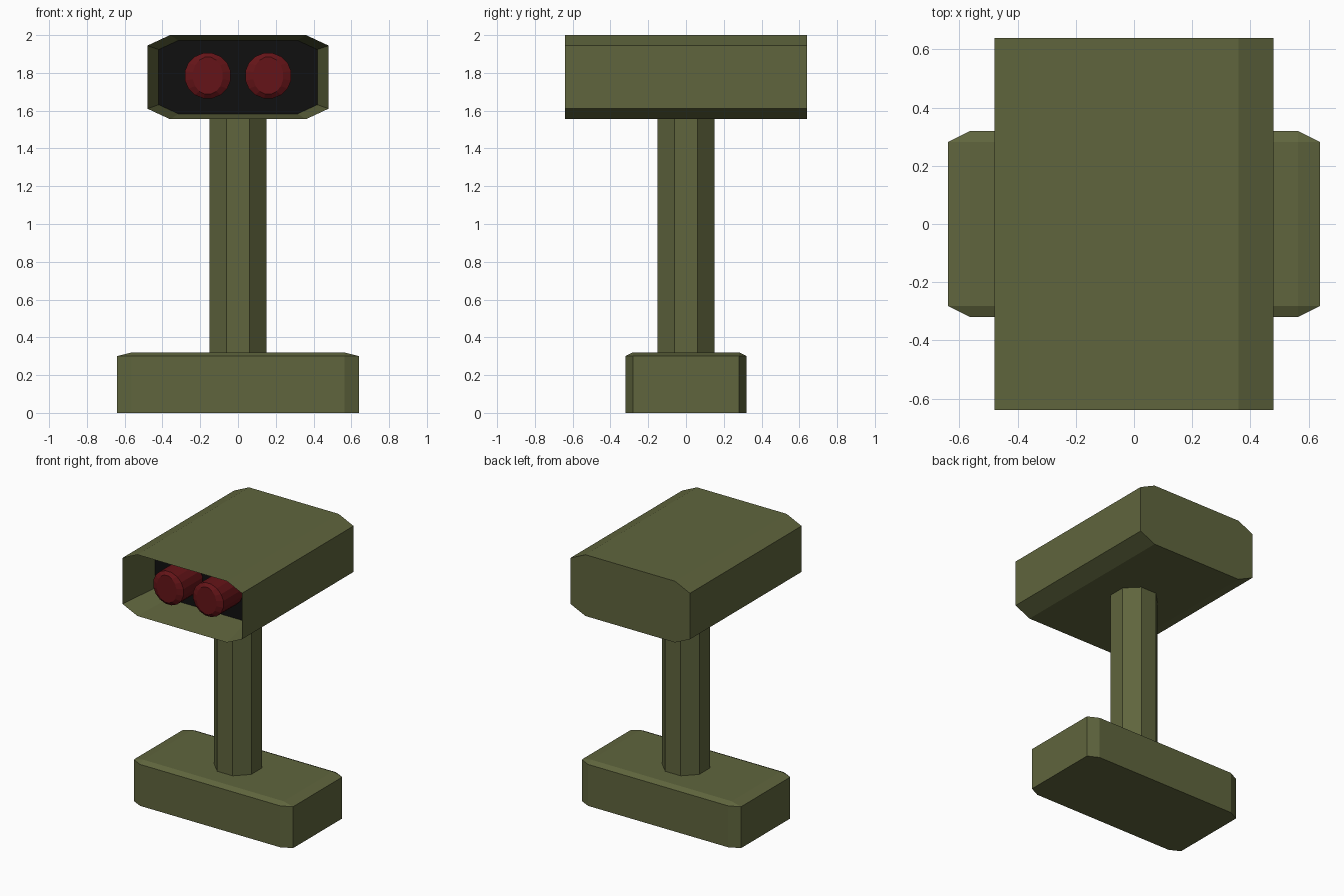
import bpy, bmesh, math
from mathutils import Matrix, Vector

if "Cube" in bpy.data.objects:
    bpy.data.objects.remove(bpy.data.objects["Cube"])


def material(name, rgb):
    m = bpy.data.materials.new(name)
    m.diffuse_color = (*rgb, 1)
    m.use_nodes = True
    m.node_tree.nodes["Principled BSDF"].inputs["Base Color"].default_value = m.diffuse_color
    return m


olive = material("olive", (0.115, 0.13, 0.047))
black = material("black", (0.005, 0.005, 0.005))
red = material("red", (0.13, 0.007, 0.009))


def finish(name, bm, *mats):
    bmesh.ops.recalc_face_normals(bm, faces=bm.faces)
    me = bpy.data.meshes.new(name)
    bm.to_mesh(me)
    bm.free()
    for m in mats:
        me.materials.append(m)
    ob = bpy.data.objects.new(name, me)
    bpy.context.collection.objects.link(ob)
    return ob


def chamfered_box(half, centre, offset, pick):
    """Bevel the picked edges of a 2-unit cube, then stretch it to size."""
    bm = bmesh.new()
    bmesh.ops.create_cube(bm, size=2)
    bmesh.ops.bevel(bm, geom=[e for e in bm.edges if pick(e)], offset=offset,
                    offset_type='OFFSET', segments=1, affect='EDGES')
    bmesh.ops.scale(bm, vec=half, verts=bm.verts)
    bmesh.ops.translate(bm, vec=centre, verts=bm.verts)
    return bm


# Base: every edge chamfered except the bottom ones
bm = chamfered_box((0.64, 0.32, 0.16), (0, 0, 0.16), 0.12,
                   lambda e: any(v.co.z > 0 for v in e.verts))
finish("base", bm, olive)

# Post: octagonal column
bm = bmesh.new()
r = 0.15 / math.cos(math.pi / 8)
bmesh.ops.create_cone(bm, cap_ends=True, segments=8, radius1=r, radius2=r, depth=1.25,
                      matrix=Matrix.Translation((0, 0, 0.935)) @ Matrix.Rotation(math.pi / 8, 4, 'Z'))
# make sure flats face the axes
if max(v.co.x for v in bm.verts) > 0.155:
    bmesh.ops.rotate(bm, verts=bm.verts, matrix=Matrix.Rotation(math.pi / 8, 3, 'Z'))
finish("post", bm, olive)

# Head: lengthwise edges chamfered, front face sunk into a tapered recess
ZC, ZH, DEPTH = 1.7775, 0.2225, 0.29
bm = chamfered_box((0.48, 0.64, ZH), (0, 0, ZC), 0.25,
                   lambda e: abs(e.verts[0].co.y - e.verts[1].co.y) > 1)
front = min(bm.faces, key=lambda f: f.calc_center_median().y)
panel = bmesh.ops.extrude_discrete_faces(bm, faces=[front])["faces"][0]
for v in panel.verts:
    v.co = Vector((v.co.x * 0.875, v.co.y + DEPTH, ZC + (v.co.z - ZC) * 0.875))
panel.material_index = 1
finish("head_housing", bm, olive, black)

# Lenses: cylinders pointing forward with a chamfered tip
for side, x in (("left", -0.16), ("right", 0.16)):
    bm = bmesh.new()
    rings = []
    for y, rx, rz in ((-0.64 + DEPTH, 0.124, 0.122), (-0.57, 0.124, 0.122), (-0.59, 0.08, 0.1)):
        rings.append([bm.verts.new((x + rx * math.cos(a), y, 1.785 + rz * math.sin(a)))
                      for a in ((i + 0.5) * math.tau / 16 for i in range(16))])
    for a, b in zip(rings, rings[1:]):
        for i in range(16):
            j = (i + 1) % 16
            bm.faces.new((a[i], a[j], b[j], b[i]))
    bm.faces.new(rings[0])
    bm.faces.new(rings[-1])
    finish("lens_" + side, bm, red)
